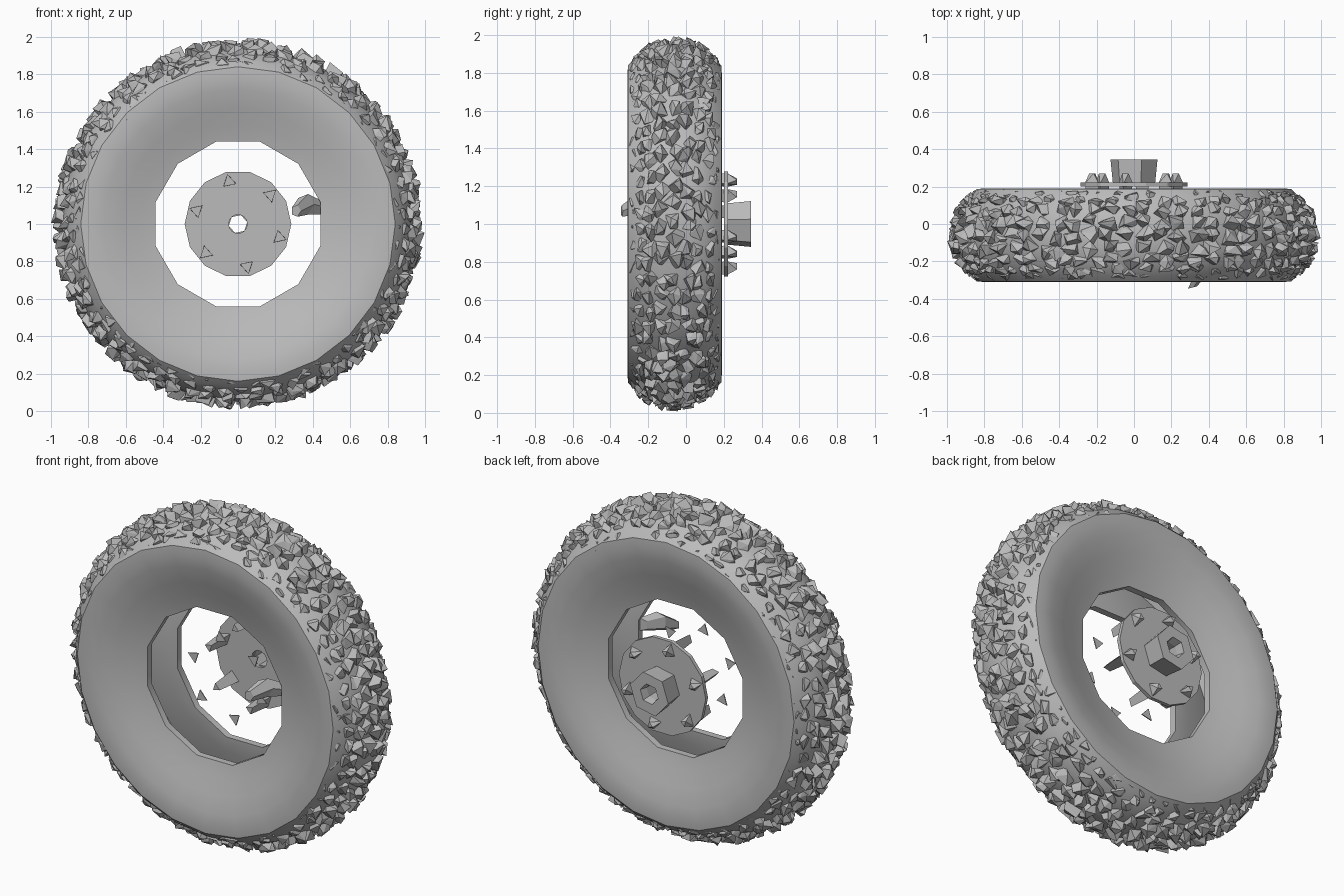
import bpy, bmesh, math, random
from mathutils import Vector

random.seed(4)
if "Cube" in bpy.data.objects:
    bpy.data.objects.remove(bpy.data.objects["Cube"])

grey = bpy.data.materials.new("rubber_grey")
grey.use_nodes = True
COLOUR = (0.5, 0.5, 0.5, 1)
grey.diffuse_color = COLOUR
grey.node_tree.nodes["Principled BSDF"].inputs["Base Color"].default_value = COLOUR
MID = -0.06  # middle plane of the tyre


def polar(r, a, y):
    return Vector((r * math.cos(a), y, 1 + r * math.sin(a)))


def finish(name, bm, smooth=None):
    mesh = bpy.data.meshes.new(name)
    bm.to_mesh(mesh)
    bm.free()
    mesh.materials.append(grey)
    ob = bpy.data.objects.new(name, mesh)
    bpy.context.collection.objects.link(ob)
    if smooth:
        bpy.ops.object.select_all(action='DESELECT')
        ob.select_set(True)
        bpy.context.view_layer.objects.active = ob
        bpy.ops.object.shade_smooth_by_angle(angle=math.radians(smooth))
    return ob


def lathe(name, profile, segs, start=0.0, facet_below=0.0, smooth=None):
    """Revolve a closed (radius, y) loop about the wheel axis."""
    bm = bmesh.new()
    rings = []
    for i in range(segs):
        a = start + 2 * math.pi * i / segs
        # odd points sit on the chord, so the opening has half as many sides
        flat = math.cos(2 * math.pi / segs) if i % 2 else 1
        rings.append([bm.verts.new(polar(r * (flat if r < facet_below else 1), a, y))
                      for r, y in profile])
    n = len(profile)
    for i in range(segs):
        p, q = rings[i], rings[(i + 1) % segs]
        for j in range(n):
            k = (j + 1) % n
            bm.faces.new((p[j], p[k], q[k], q[j]))
    bmesh.ops.recalc_face_normals(bm, faces=bm.faces[:])
    return finish(name, bm, smooth)


def hull(bm, points):
    verts = [bm.verts.new(p) for p in points]
    res = bmesh.ops.convex_hull(bm, input=verts)
    loose = {g for g in res["geom_interior"] + res["geom_unused"]
             if isinstance(g, bmesh.types.BMVert)}
    bmesh.ops.delete(bm, geom=list(loose), context='VERTS')


# hollow tyre carcass: dished sidewalls, rounded crown, open inside
side = [(0.455, 0.16), (0.53, 0.18), (0.62, 0.212), (0.72, 0.24), (0.79, 0.25), (0.84, 0.247)]
crown = [(0.8 + 0.148 * math.cos(t), 0.245 * math.sin(t))
         for t in [math.radians(d) for d in range(60, -61, -20)]]
liner = [(0.455, -0.12), (0.54, -0.13), (0.74, -0.2), (0.88, -0.13)]
outer = side + crown + [(r, -y) for r, y in reversed(side)]
inner = liner + [(r, -y) for r, y in reversed(liner)]
lathe("tyre_carcass", [(r, y + MID) for r, y in outer + inner], 24,
      start=math.radians(15), facet_below=0.5, smooth=40)


# rough tread knobs in skewed rows over the crown
def tread_point(theta, a, sink):
    return polar(0.8 + (0.2 - sink) * math.cos(theta), a,
                 MID + (0.25 - sink * 0.55) * math.sin(theta))


bm = bmesh.new()
ROWS, COUNT = 9, 62
jit = random.uniform
for row in range(ROWS):
    s = 2 * row / (ROWS - 1) - 1
    theta = math.radians(74) * s
    for i in range(COUNT):
        a = 2 * math.pi * (i + 0.5 * (row % 2) + 1.5 * abs(s) + jit(-.25, .25)) / COUNT
        th = theta + jit(-.1, .1)
        turn = jit(0, math.pi)
        pts = []
        for c in range(4):
            w = turn + c * math.pi / 2 + jit(-.4, .4)
            size = jit(.045, .072)
            pts.append(tread_point(th + 4 * size * math.cos(w), a + size * math.sin(w), 0.065))
        for c in range(3):
            w = turn + c * 2.1 + jit(-.5, .5)
            size = jit(.02, .055)
            pts.append(tread_point(th + 3.5 * size * math.cos(w), a + size * math.sin(w),
                                   jit(0, 0.035)))
        hull(bm, pts)
bmesh.ops.recalc_face_normals(bm, faces=bm.faces[:])
finish("tread_knobs", bm)

# hub plate and the bored boss behind it
lathe("hub_plate", [(0.05, 0.2), (0.285, 0.2), (0.285, 0.222), (0.05, 0.222)], 14)
lathe("hub_boss", [(0.05, 0.215), (0.115, 0.215), (0.128, 0.345), (0.06, 0.345), (0.05, 0.3)],
      6, start=0.2)

# six wheel studs with pointed nuts behind the plate and loose chips in front
studs, nuts, chips = bmesh.new(), bmesh.new(), bmesh.new()
for i in range(6):
    a = math.radians(102 - 60 * i)
    centre = polar(0.232, a, 0)

    def triangle(size, y, turn=0.0):
        return [centre + Vector((size * math.cos(w), y, size * math.sin(w)))
                for w in [a + turn + k * 2 * math.pi / 3 for k in range(3)]]

    hull(studs, triangle(0.042, 0.21) + triangle(0.026, 0.04))
    hull(nuts, triangle(0.045, 0.215) + triangle(0.02, 0.27, 0.6))
    hull(chips, triangle(0.04, -0.1) + triangle(0.04, -0.094))
for name, b in (("wheel_studs", studs), ("wheel_nuts", nuts), ("stud_chips", chips)):
    bmesh.ops.recalc_face_normals(b, faces=b.faces[:])
    finish(name, b)

# valve stem leaning out from the rim opening
bm = bmesh.new()
ends = [(Vector((0.43, -0.2, 1.09)), 0.04), (Vector((0.36, -0.26, 1.105)), 0.058),
        (Vector((0.31, -0.34, 1.07)), 0.033)]
for (p, r), (q, s) in zip(ends, ends[1:]):
    hull(bm, [c + Vector((rad * math.cos(w) * 0.8, rad * math.cos(w) * 0.2, rad * math.sin(w)))
              for c, rad in ((p, r), (q, s)) for w in [k * math.pi * 0.4 for k in range(5)]])
bmesh.ops.recalc_face_normals(bm, faces=bm.faces[:])
finish("valve_stem", bm)
